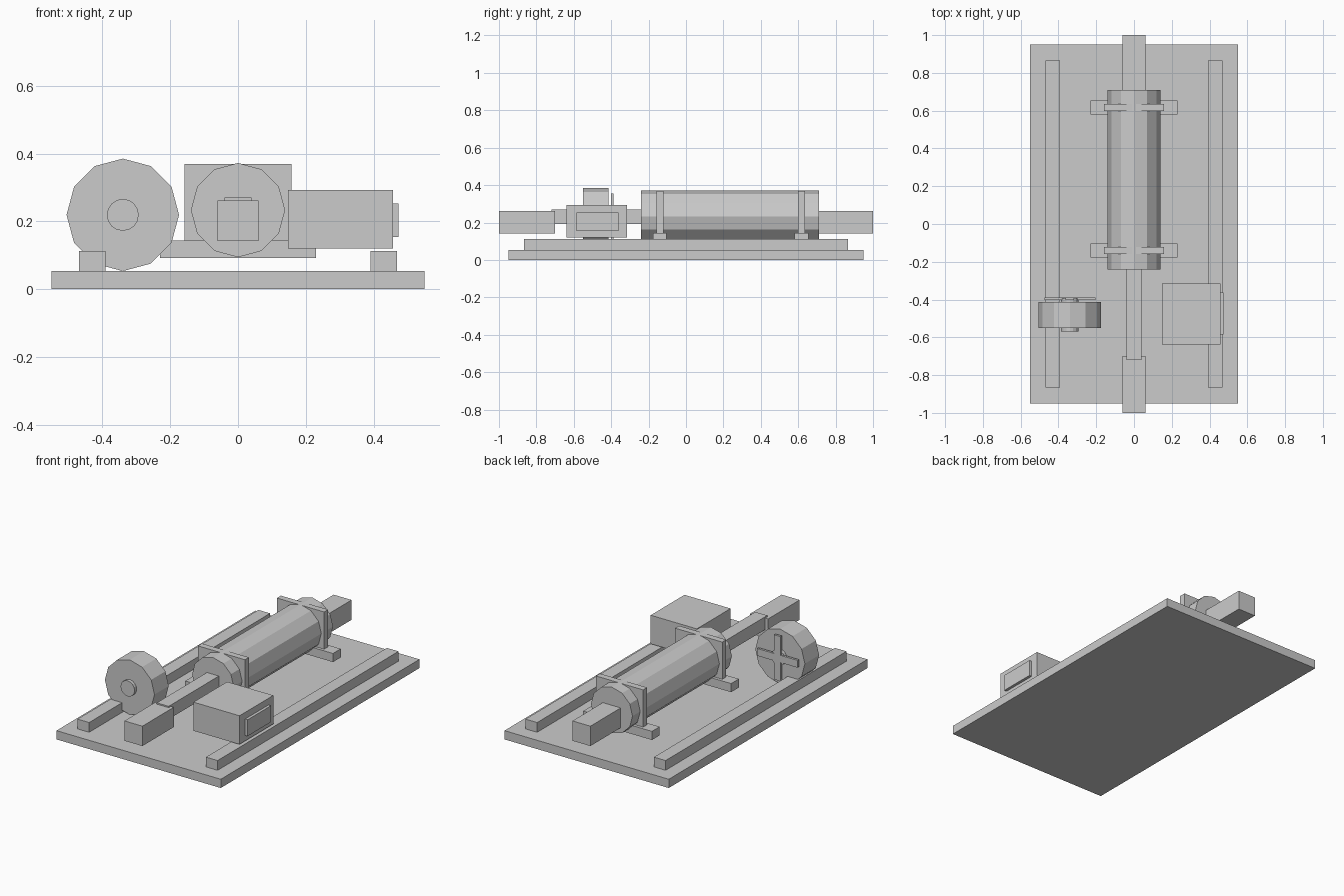
import bpy, math

if "Cube" in bpy.data.objects:
    bpy.data.objects.remove(bpy.data.objects["Cube"])


def box(name, x, y, z):
    """Box from (min, max) ranges on each axis."""
    r = (x, y, z)
    bpy.ops.mesh.primitive_cube_add(size=1, location=[(a + b) / 2 for a, b in r])
    o = bpy.context.object
    o.name = name
    o.scale = [b - a for a, b in r]
    bpy.ops.object.transform_apply(location=False, rotation=False, scale=True)
    return o


def rod(name, x, z, radius, y, sides):
    """Faceted cylinder along y with a corner pointing up."""
    bpy.ops.mesh.primitive_cylinder_add(
        vertices=sides, radius=radius, depth=y[1] - y[0],
        location=(x, (y[0] + y[1]) / 2, z), rotation=(math.pi / 2, 0, 0))
    o = bpy.context.object
    o.name = name
    bpy.ops.object.transform_apply(location=False, rotation=True, scale=False)
    return o


# Base plate and side rails
box("base_plate", (-0.55, 0.55), (-0.95, 0.95), (0, 0.053))
for side, s in (("left", -1), ("right", 1)):
    box(side + "_rail", (s * 0.43 - 0.039, s * 0.43 + 0.039), (-0.865, 0.865), (0.05, 0.112))

# Main cylinder with clamp plates and feet
rod("main_cylinder", 0, 0.233, 0.139, (-0.24, 0.71), 12)
for tag, y in (("front", -0.14), ("rear", 0.617)):
    box(tag + "_clamp", (-0.158, 0.158), (y - 0.019, y + 0.019), (0.14, 0.369))
    box(tag + "_foot", (-0.23, 0.23), (y - 0.037, y + 0.037), (0.092, 0.144))

# Push rod and end blocks
box("push_rod", (-0.04, 0.04), (-0.72, -0.22), (0.192, 0.27))
box("front_end_block", (-0.06, 0.06), (-1.0, -0.70), (0.142, 0.262))
box("rear_end_block", (-0.06, 0.06), (0.70, 1.0), (0.142, 0.262))

# Control box with side panel
box("control_box", (0.148, 0.457), (-0.638, -0.315), (0.12, 0.293))
box("control_panel", (0.45, 0.474), (-0.585, -0.362), (0.154, 0.253))

# Handwheel, hub and cross spokes
wx, wz = -0.34, 0.219
rod("wheel", wx, wz, 0.166, (-0.55, -0.414), 12)
rod("wheel_hub", wx, wz, 0.047, (-0.57, -0.394), 16)
box("spoke_horizontal", (wx - 0.135, wx + 0.135), (-0.402, -0.388), (wz - 0.022, wz + 0.022))
box("spoke_vertical", (wx - 0.022, wx + 0.022), (-0.402, -0.388), (wz - 0.135, wz + 0.135))
